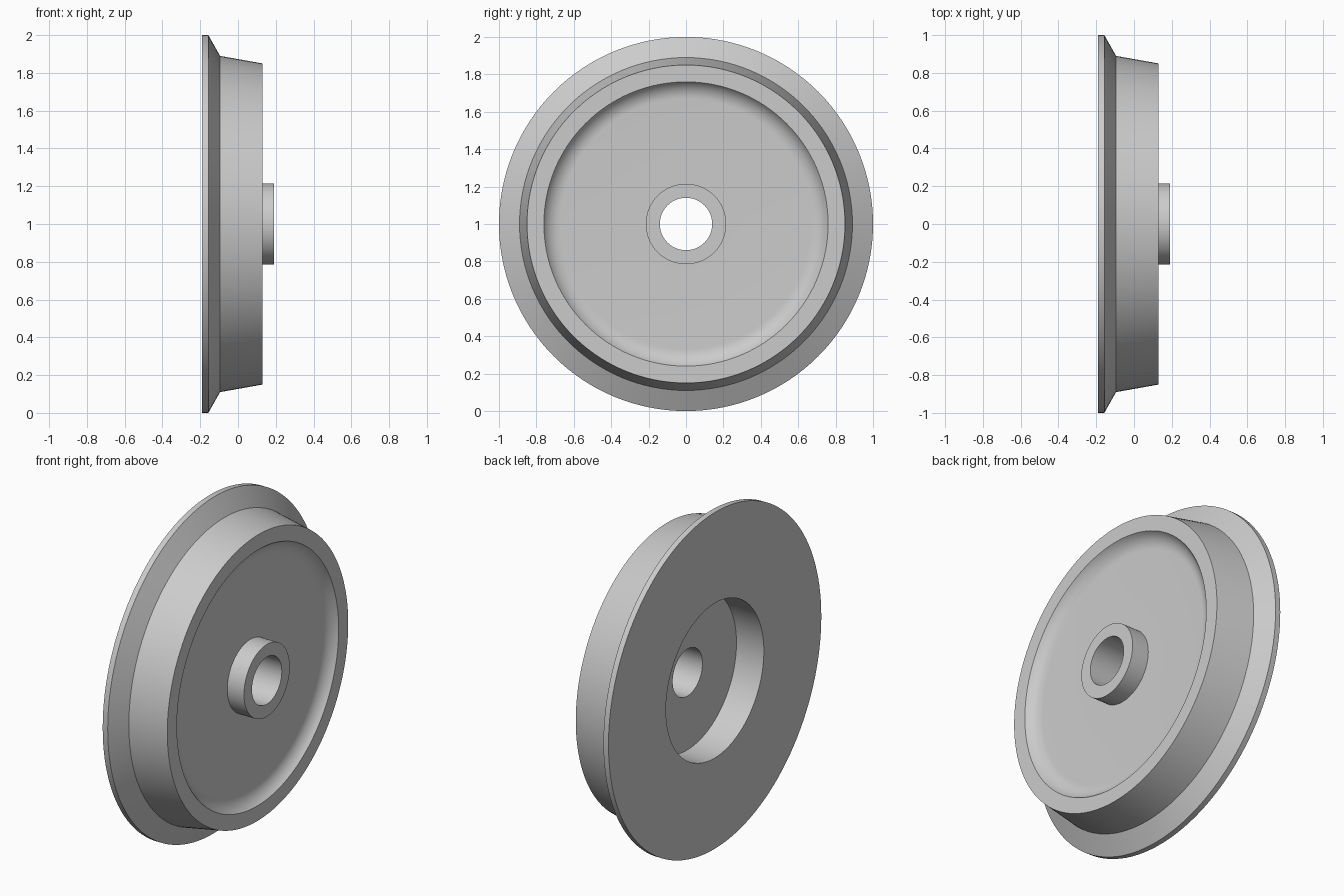
import bpy, bmesh, math
from mathutils import Matrix, Vector

if "Cube" in bpy.data.objects:
    bpy.data.objects.remove(bpy.data.objects["Cube"])

steel = bpy.data.materials.new("light grey steel")
steel.use_nodes = True
grey = (0.6, 0.6, 0.6, 1)
steel.diffuse_color = grey
steel.node_tree.nodes["Principled BSDF"].inputs["Base Color"].default_value = grey

# Concave fillet running from the rim face down to the flat web
web_x, rim_x, web_r, dish_r = 0.08, 0.13, 0.67, 0.76
depth, width = rim_x - web_x, dish_r - web_r
radius = (width ** 2 + depth ** 2) / (2 * depth)
sweep = math.asin(width / radius)
fillet = []
for i in range(9):
    a = sweep * (1 - i / 8)
    fillet.append((web_x + radius * (1 - math.cos(a)), web_r + radius * math.sin(a)))

# Closed section as (axle position, radius)
section = [
    (-0.01, 0.14), (-0.01, 0.46), (-0.19, 0.46),      # bore and back recess
    (-0.19, 1.0), (-0.157, 1.0), (-0.095, 0.89),      # flange
    (rim_x, 0.85), *fillet,                           # tread and dish
    (web_x, 0.215), (0.19, 0.215), (0.19, 0.14),      # web and hub
]

# Revolve the section around the axle
bm = bmesh.new()
points = [bm.verts.new((x, 0, r)) for x, r in section]
edges = [bm.edges.new((p, points[(i + 1) % len(points)])) for i, p in enumerate(points)]
bmesh.ops.spin(bm, geom=points + edges, cent=(0, 0, 0), axis=(1, 0, 0),
               angle=math.tau, steps=128, use_merge=True)
bmesh.ops.remove_doubles(bm, verts=bm.verts, dist=1e-5)
bmesh.ops.recalc_face_normals(bm, faces=bm.faces)
bmesh.ops.transform(bm, matrix=Matrix.Translation(Vector((0, 0, 1))), verts=bm.verts)

mesh = bpy.data.meshes.new("flanged_wheel")
bm.to_mesh(mesh)
bm.free()
mesh.materials.append(steel)
wheel = bpy.data.objects.new("flanged_wheel", mesh)
bpy.context.collection.objects.link(wheel)

# Smooth round surfaces, crisp section corners
bpy.ops.object.select_all(action="DESELECT")
wheel.select_set(True)
bpy.context.view_layer.objects.active = wheel
bpy.ops.object.shade_smooth_by_angle(angle=math.radians(25))
